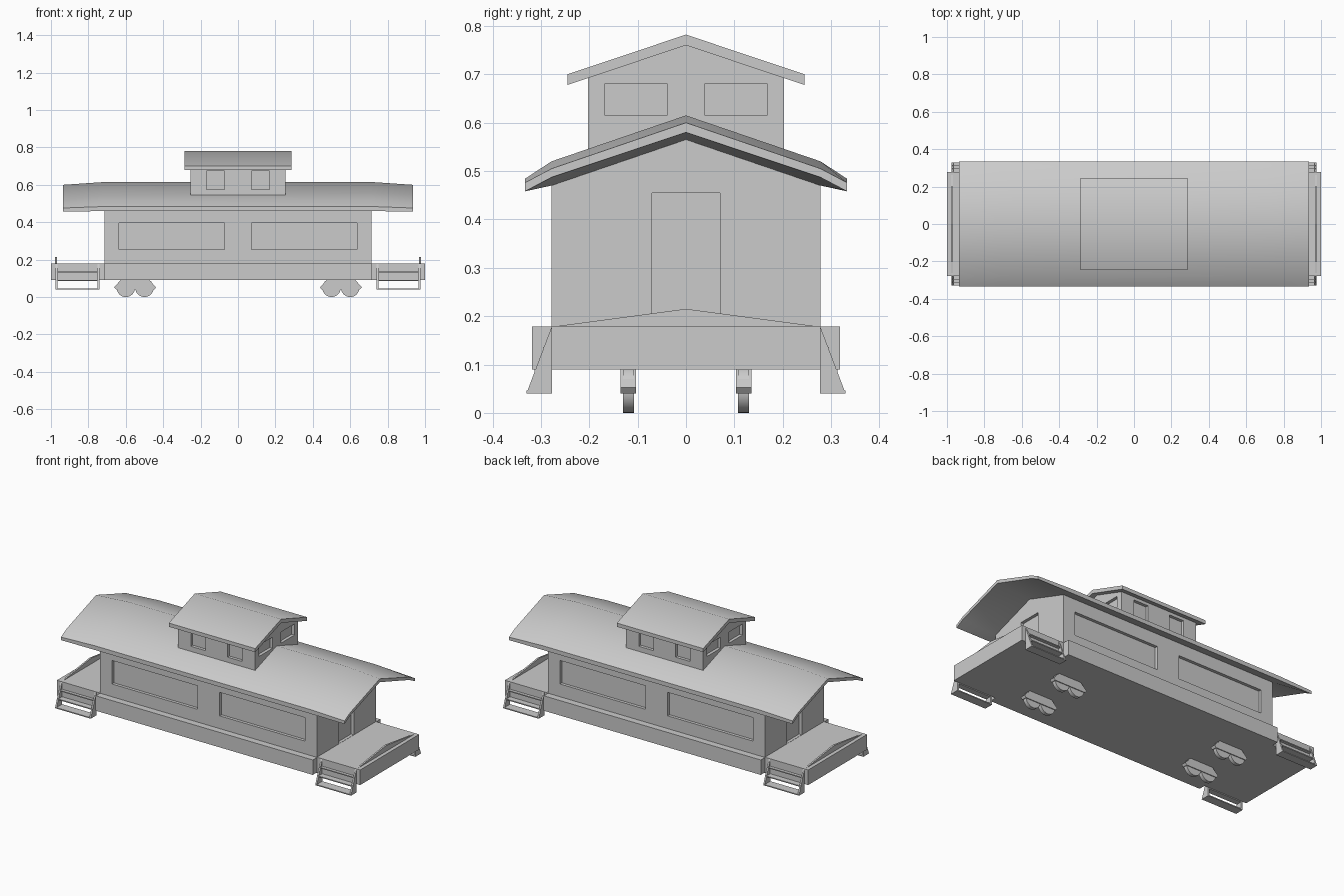
import bpy, bmesh, math
from mathutils import Vector

cube = bpy.data.objects.get("Cube")
if cube:
    bpy.data.objects.remove(cube, do_unlink=True)

grey = bpy.data.materials.new("light grey")
grey.use_nodes = True
grey.diffuse_color = (0.6, 0.6, 0.6, 1)
grey.node_tree.nodes["Principled BSDF"].inputs["Base Color"].default_value = (0.6, 0.6, 0.6, 1)


def finish(name, bm):
    bmesh.ops.recalc_face_normals(bm, faces=bm.faces)
    mesh = bpy.data.meshes.new(name)
    bm.to_mesh(mesh)
    bm.free()
    mesh.materials.append(grey)
    obj = bpy.data.objects.new(name, mesh)
    bpy.context.collection.objects.link(obj)
    return obj


def activate(obj):
    bpy.ops.object.select_all(action='DESELECT')
    obj.select_set(True)
    bpy.context.view_layer.objects.active = obj


def smooth(obj):
    activate(obj)
    bpy.ops.object.shade_smooth_by_angle(angle=math.radians(45))


def loft(name, sections):
    """Skin closed outlines, given as (x, [(y, z), ...]), and cap the ends."""
    bm = bmesh.new()
    rings = [[bm.verts.new((x, y, z)) for y, z in pts] for x, pts in sections]
    n = len(rings[0])
    for a, b in zip(rings, rings[1:]):
        for i in range(n):
            j = (i + 1) % n
            bm.faces.new((a[i], a[j], b[j], b[i]))
    bm.faces.new(rings[0])
    bm.faces.new(rings[-1])
    return finish(name, bm)


def prism(name, x0, x1, pts):
    return loft(name, [(x0, pts), (x1, pts)])


def box(name, x0, x1, y0, y1, z0, z1):
    return prism(name, x0, x1, [(y0, z0), (y1, z0), (y1, z1), (y0, z1)])


def mirrored(half):
    """Complete a half outline whose first point lies on the centre line."""
    return half + [(-y, z) for y, z in reversed(half[1:])]


def house(name, length, width, base, eave, ridge):
    return prism(name, -length, length,
                 [(-width, base), (width, base), (width, eave), (0, ridge), (-width, eave)])


def recess(obj, x, y, z, sx, sy, sz):
    """Cut a shallow rectangular opening centred on a wall."""
    cutter = box("recess_cutter", x - sx, x + sx, y - sy, y + sy, z - sz, z + sz)
    cutter.hide_render = True
    activate(obj)
    mod = obj.modifiers.new("recess", 'BOOLEAN')
    mod.operation = 'DIFFERENCE'
    mod.solver = 'EXACT'
    mod.object = cutter
    bpy.ops.object.modifier_apply(modifier=mod.name)
    bpy.data.objects.remove(cutter, do_unlink=True)


def roof_outline(top, bottom):
    """Join mirrored upper and lower lines, both listed from ridge to eave."""
    up = [(-y, z) for y, z in reversed(top[1:])] + top
    down = [(-y, z) for y, z in reversed(bottom[1:])] + bottom
    return up + list(reversed(down))


SIDES = (-1, 1)
DEPTH = 0.018

# Chassis deck and wider side sill
box("platform_deck", -1, 1, -0.278, 0.278, 0.09, 0.18)
box("side_sill", -0.716, 0.716, -0.318, 0.318, 0.09, 0.179)

# Main cabin with long side panels and end doors
cabin = house("cabin", 0.715, 0.278, 0.17, 0.474, 0.569)
for s in SIDES:
    for t in SIDES:
        recess(cabin, t * 0.355, s * 0.278, 0.325, 0.282, DEPTH, 0.07)
    recess(cabin, s * 0.715, 0, 0.318, DEPTH, 0.07, 0.137)

# Main roof, thinning toward the overhanging ends
middle = roof_outline([(0, 0.615), (0.278, 0.52), (0.333, 0.484)],
                      [(0, 0.565), (0.278, 0.47), (0.333, 0.459)])
tip = roof_outline([(0, 0.6), (0.278, 0.505), (0.333, 0.476)],
                   [(0, 0.58), (0.278, 0.487), (0.333, 0.458)])
smooth(loft("main_roof", [(-0.935, tip), (-0.715, middle), (0.715, middle), (0.935, tip)]))

# Lookout with windows on every side
lookout = house("lookout", 0.255, 0.203, 0.5, 0.693, 0.763)
for s in SIDES:
    for t in SIDES:
        recess(lookout, t * 0.121, s * 0.203, 0.625, 0.048, DEPTH, 0.049)
        recess(lookout, s * 0.255, t * 0.103, 0.648, DEPTH, 0.064, 0.033)
smooth(prism("lookout_roof", -0.285, 0.285,
             roof_outline([(0, 0.782), (0.245, 0.7)], [(0, 0.76), (0.245, 0.678)])))

# Low peaked boards at the ends of the platforms
for s in SIDES:
    prism("end_board", s * 0.968, s * 0.978, [(-0.278, 0.178), (0.278, 0.178), (0, 0.215)])

# Corner steps: two tapered cheeks holding three treads
for s in SIDES:
    for t in SIDES:
        for x in (0.74, 0.966):
            prism("step_cheek", s * x, s * (x + 0.01),
                  [(t * 0.277, 0.18), (t * 0.33, 0.04), (t * 0.277, 0.04)])
        for z in (0.04, 0.085, 0.13):
            edge = 0.33 - (z - 0.04) * 0.38
            box("step_tread", s * 0.742, s * 0.974, t * 0.277, t * edge, z, z + 0.006)

# Trucks: tapered frames, each with a pair of wheels
for s in SIDES:
    for t in SIDES:
        bm = bmesh.new()
        cx = s * 0.55
        outline = [(-0.072, 0.092), (0.072, 0.092), (0.112, 0.052), (0.102, 0.04),
                   (-0.102, 0.04), (-0.112, 0.052)]
        face = bm.faces.new([bm.verts.new((cx + x, t * 0.119 - 0.016, z)) for x, z in outline])
        ext = bmesh.ops.extrude_face_region(bm, geom=[face])
        bmesh.ops.translate(bm, vec=Vector((0, 0.032, 0)),
                            verts=[v for v in ext["geom"] if isinstance(v, bmesh.types.BMVert)])
        finish("truck_frame", bm)
        for w in SIDES:
            bpy.ops.mesh.primitive_cylinder_add(
                vertices=32, radius=0.049, depth=0.022,
                location=(cx + w * 0.05, t * 0.119, 0.049), rotation=(math.pi / 2, 0, 0))
            wheel = bpy.context.object
            wheel.name = "wheel"
            wheel.data.materials.append(grey)
            smooth(wheel)
